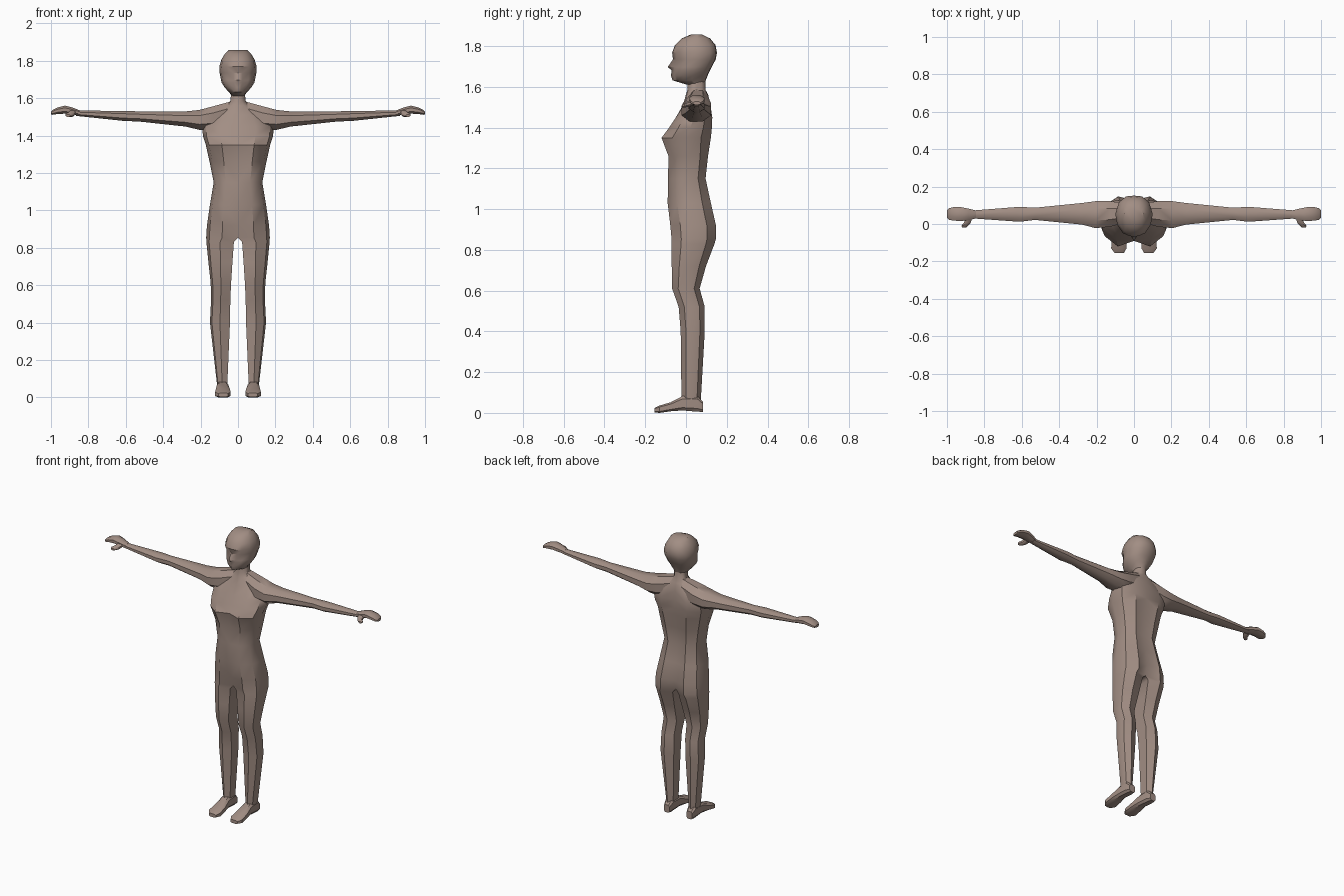
import bpy, bmesh, math

skin = bpy.data.materials.new("skin")
skin.diffuse_color = (0.36, 0.27, 0.23, 1)


def loft(name, rings):
    """Skin a list of equal-length point rings, cap both ends, mirror across x."""
    bm = bmesh.new()
    rows = [[bm.verts.new(p) for p in ring] for ring in rings]
    n = len(rows[0])
    for a, b in zip(rows, rows[1:]):
        for i in range(n):
            j = (i + 1) % n
            bm.faces.new((a[i], a[j], b[j], b[i]))
    bm.faces.new(rows[0])
    bm.faces.new(rows[-1])
    bmesh.ops.recalc_face_normals(bm, faces=bm.faces)
    # open the half on the mirror plane
    inner = [f for f in bm.faces if all(abs(v.co.x) < 1e-5 for v in f.verts)]
    bmesh.ops.delete(bm, geom=inner, context='FACES')
    me = bpy.data.meshes.new(name)
    bm.to_mesh(me)
    bm.free()
    me.materials.append(skin)
    ob = bpy.data.objects.new(name, me)
    bpy.context.collection.objects.link(ob)
    bpy.ops.object.select_all(action='DESELECT')
    ob.select_set(True)
    bpy.context.view_layer.objects.active = ob
    bpy.ops.object.shade_smooth_by_angle(angle=math.radians(38))
    mod = ob.modifiers.new("mirror", 'MIRROR')
    mod.use_clip = True
    return ob


def octagon(a0, a1, b0, b1, c=0.28):
    """Chamfered box outline between two ranges."""
    uv = [(c, 0), (1 - c, 0), (1, c), (1, 1 - c), (1 - c, 1), (c, 1), (0, 1 - c), (0, c)]
    return [(a0 + u * (a1 - a0), b0 + v * (b1 - b0)) for u, v in uv]


# Half body, ankle to neck: z, inner x, outer x, front y, back y, front and back recess
def body_ring(z, xi, xo, yf, yb, rf, rb):
    w, d = xo - xi, yb - yf
    return [(xi, yf + rf, z), (xi + .5 * w, yf, z), (xi + .9 * w, yf + .22 * d, z),
            (xo, yf + .5 * d, z), (xi + .9 * w, yb - .2 * d, z),
            (xi + .5 * w, yb, z), (xi, yb - rb, z)]


loft("body", [body_ring(*r) for r in [
    (.05, .058, .110, -.022, .072, .02, .02),
    (.40, .043, .150, -.026, .092, .02, .025),
    (.52, .041, .144, -.036, .092, .02, .025),
    (.61, .037, .146, -.068, .067, .02, .02),
    (.72, .030, .158, -.070, .098, .02, .02),
    (.83, .022, .169, -.070, .140, .02, .03),
    (.855, 0, .170, -.071, .147, .02, .04),
    (.92, 0, .166, -.077, .147, .008, .02),
    (1.03, 0, .150, -.090, .122, 0, .012),
    (1.15, 0, .130, -.088, .096, 0, .008),
    (1.26, 0, .152, -.086, .108, .004, .01),
    (1.35, 0, .172, -.120, .122, .03, .01),
    (1.40, 0, .188, -.083, .127, .015, .01),
    (1.45, 0, .190, -.050, .129, 0, .01),
    (1.51, 0, .145, -.010, .120, -.005, .005),
    (1.56, 0, .065, .004, .106, -.005, -.003),
    (1.585, 0, .040, .012, .092, -.005, -.004),
    (1.65, 0, .036, .012, .090, -.005, -.005)]])


# Head: z, half width, centre front y (nose line), face y, back y
def head_ring(z, w, yn, yf, yb):
    d = yb - yf
    return [(0, yn, z), (.25 * w, yf, z), (.6 * w, yf + .07 * d, z),
            (.9 * w, yf + .28 * d, z), (w, yf + .55 * d, z),
            (.8 * w, yb - .16 * d, z), (.42 * w, yb - .02 * d, z), (0, yb, z)]


loft("head", [head_ring(*r) for r in [
    (1.612, .033, .000, .004, .090),
    (1.632, .048, -.066, -.054, .097),
    (1.655, .070, -.074, -.060, .106),
    (1.682, .087, -.070, -.058, .118),
    (1.697, .091, -.090, -.056, .126),
    (1.735, .098, -.064, -.048, .146),
    (1.768, .100, -.068, -.064, .152),
    (1.805, .089, -.054, -.052, .145),
    (1.838, .070, -.020, -.018, .118),
    (1.856, .050, .022, .024, .080)]])

# Arm and hand: x, bottom z, top z, front y, back y
loft("arm", [[(x, y, z) for y, z in octagon(yf, yb, zb, zt)] for x, zb, zt, yf, yb in [
    (.035, 1.46, 1.583, .010, .110),
    (.13, 1.43, 1.557, -.015, .122),
    (.205, 1.430, 1.537, -.022, .122),
    (.28, 1.448, 1.529, -.003, .112),
    (.53, 1.475, 1.529, .022, .087),
    (.61, 1.478, 1.532, .012, .092),
    (.865, 1.505, 1.533, .030, .072)]])
loft("hand", [[(x, y, z) for y, z in octagon(yf, yb, zb, zt)] for x, zb, zt, yf, yb in [
    (.845, 1.507, 1.534, .030, .072),
    (.885, 1.510, 1.550, .020, .082),
    (.925, 1.517, 1.560, .016, .090),
    (.965, 1.515, 1.550, .018, .090),
    (.99, 1.511, 1.538, .023, .084),
    (1.0, 1.512, 1.528, .034, .072)]])

# Thumb: y, inner x, outer x, bottom z, top z
loft("thumb", [[(x, y, z) for x, z in octagon(a, b, zb, zt)] for y, a, b, zb, zt in [
    (.035, .865, .905, 1.510, 1.538),
    (.008, .872, .908, 1.501, 1.530),
    (-.008, .885, .922, 1.499, 1.522),
    (-.019, .898, .920, 1.500, 1.513)]])

# Foot: y, inner x, outer x, bottom z, top z
loft("foot", [[(x, y, z) for x, z in octagon(a, b, zb, zt, .2)] for y, a, b, zb, zt in [
    (.083, .062, .104, .005, .055),
    (.055, .054, .112, .006, .085),
    (-.018, .052, .112, .012, .082),
    (-.075, .043, .119, .008, .052),
    (-.130, .040, .122, 0, .036),
    (-.155, .054, .104, .002, .024)]])
